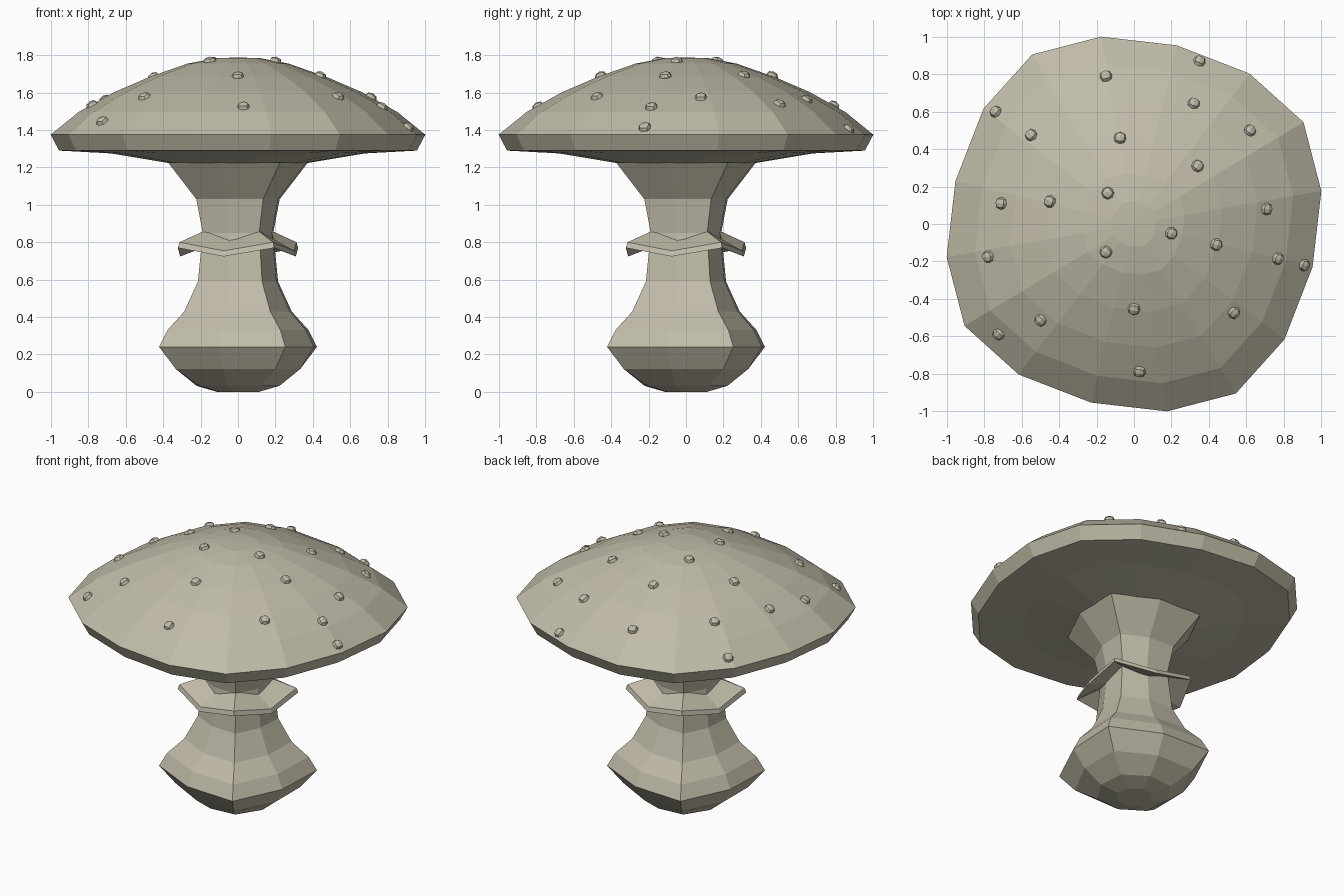
import bpy, bmesh
from math import radians, cos, sin
from mathutils import Vector
from mathutils.bvhtree import BVHTree

if "Cube" in bpy.data.objects:
    bpy.data.objects.remove(bpy.data.objects["Cube"])

TURN = 31.0  # azimuth of one corner of the rounded-square sections

# rounded-square outline of the cap for a quarter turn: (angle from corner, radius factor)
SECTION_16 = [(-21, 1.017), (0, 1.057), (21.5, 1.014), (45.5, 0.982)]

# warm grey-brown used by every part
mat = bpy.data.materials.new("mushroom_grey")
mat.diffuse_color = (0.53, 0.50, 0.39, 1)
mat.use_nodes = True
mat.node_tree.nodes["Principled BSDF"].inputs["Base Color"].default_value = mat.diffuse_color


def section_8(mid=0.85):
    return [(0, 1.0), (45, mid)]


def finish(bm, name):
    bmesh.ops.recalc_face_normals(bm, faces=bm.faces)
    mesh = bpy.data.meshes.new(name)
    bm.to_mesh(mesh)
    mesh.materials.append(mat)
    ob = bpy.data.objects.new(name, mesh)
    bpy.context.collection.objects.link(ob)
    return ob


def ring(bm, section, r, z, dip=0.0):
    """One closed section; dip lowers the points halfway between corners."""
    out = []
    for q in range(4):
        for a, f in section:
            t = radians(TURN + 90 * q + a)
            dz = dip if a == 45 else 0.0
            out.append(bm.verts.new((r * f * cos(t), r * f * sin(t), z - dz)))
    return out


def loft(bm, rings, closed=False):
    pairs = list(zip(rings, rings[1:]))
    if closed:
        pairs.append((rings[-1], rings[0]))
    n = len(rings[0])
    for lo, hi in pairs:
        for i in range(n):
            j = (i + 1) % n
            bm.faces.new((lo[i], lo[j], hi[j], hi[i]))


# stem: bulbous foot that rounds off at the bottom, narrow waist, flared top
bm = bmesh.new()
profile = [(0.115, 0, 1.0), (0.24, 0.032, 0.95), (0.388, 0.122, 0.88), (0.492, 0.24, 0.85),
           (0.44, 0.33, 0.85), (0.335, 0.43, 0.85), (0.25, 0.59, 0.85), (0.22, 0.85, 0.85),
           (0.26, 1.03, 0.85), (0.435, 1.225, 0.86)]
rings = [ring(bm, section_8(mid), r, z) for r, z, mid in profile]
loft(bm, rings)
bm.faces.new(rings[0])
bm.faces.new(rings[-1])
finish(bm, "stem")

# skirt: drooping collar around the stem
bm = bmesh.new()
profile = [(0.20, 0.865), (0.365, 0.80), (0.375, 0.77), (0.20, 0.825)]
loft(bm, [ring(bm, section_8(), r, z, 0.046) for r, z in profile], closed=True)
finish(bm, "skirt")

# cap: low dome with a bevelled rim and shallow underside
bm = bmesh.new()
profile = [(0.36, 1.222), (0.68, 1.275), (0.955, 1.29), (1.0, 1.375), (0.85, 1.497),
           (0.66, 1.603), (0.47, 1.685), (0.27, 1.755), (0.12, 1.784)]
rings = [ring(bm, SECTION_16, r, z) for r, z in profile]
loft(bm, rings)
bm.faces.new(rings[0])
apex = bm.verts.new((0, 0, 1.788))
top = rings[-1]
for i in range(len(top)):
    bm.faces.new((top[i], top[(i + 1) % len(top)], apex))
bmesh.ops.recalc_face_normals(bm, faces=bm.faces)
surface = BVHTree.FromBMesh(bm)
finish(bm, "cap")

# warts: small rounded blocks seated on the cap surface
spots = [(-.15, .79), (.35, .87), (-.74, .60), (.32, .645), (.62, .50), (-.55, .475),
         (-.075, .46), (.34, .31), (-.71, .11), (-.45, .12), (-.14, .165), (.20, -.05),
         (.44, -.11), (.71, .08), (.77, -.185), (.91, -.22), (-.15, -.15), (-.78, -.175),
         (-.50, -.515), (0, -.455), (.535, -.475), (-.725, -.59), (.03, -.79)]
bm = bmesh.new()
for x, y in spots:
    hit, normal, _, _ = surface.ray_cast(Vector((x, y, 3)), Vector((0, 0, -1)))
    tilt = normal.to_track_quat('Z', 'Y')
    block = bmesh.ops.create_cube(bm, size=1)["verts"]
    for v in block:
        v.co = hit + tilt @ Vector((v.co.x * 0.08, v.co.y * 0.08, v.co.z * 0.062))
warts = finish(bm, "warts")
sub = warts.modifiers.new("round", 'SUBSURF')
sub.levels = sub.render_levels = 1
